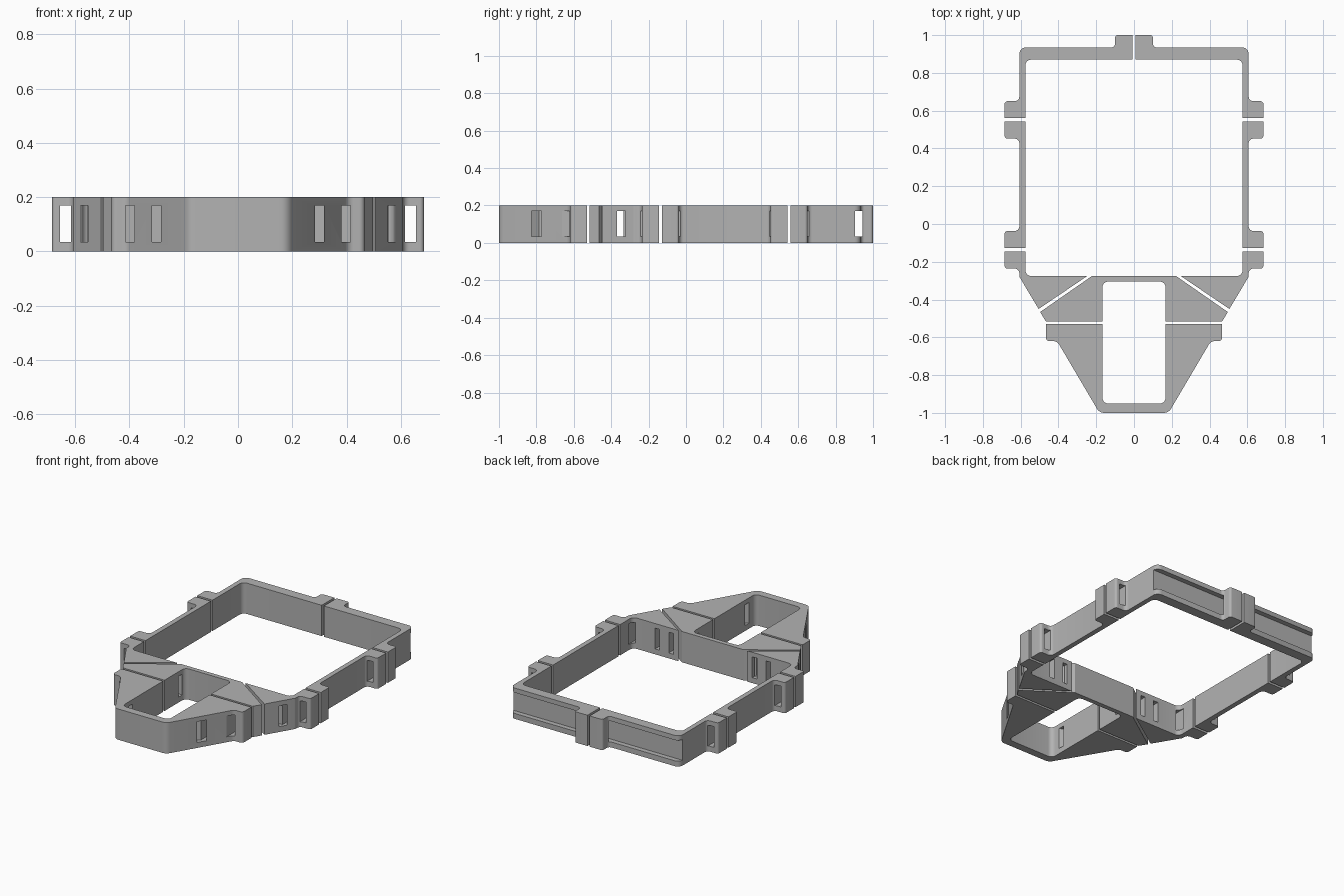
import bpy, bmesh, math
from mathutils import Vector, Matrix

cube = bpy.data.objects.get("Cube")
if cube:
    bpy.data.objects.remove(cube)

HEIGHT = 0.2
SLOT_LOW, SLOT_HIGH = 0.035, 0.17

grey = bpy.data.materials.new("plain_grey")
grey.use_nodes = True
grey.diffuse_color = (0.45, 0.45, 0.45, 1)
grey.node_tree.nodes["Principled BSDF"].inputs["Base Color"].default_value = grey.diffuse_color


def fillet(points, steps=6):
    """Outline of (x, y, radius) points with rounded corners."""
    out = []
    n = len(points)
    for i, (x, y, r) in enumerate(points):
        p = Vector((x, y))
        if r == 0:
            out.append(p)
            continue
        a = (Vector(points[i - 1][:2]) - p).normalized()
        b = (Vector(points[(i + 1) % n][:2]) - p).normalized()
        half = a.angle(b) / 2
        centre = p + (a + b).normalized() * r / math.sin(half)
        start = p + a * r / math.tan(half) - centre
        end = p + b * r / math.tan(half) - centre
        sweep = start.angle(end)
        for k in range(steps + 1):
            t = k / steps
            v = start * math.sin((1 - t) * sweep) + end * math.sin(t * sweep)
            out.append(centre + v / math.sin(sweep))
    return out


def make_object(name, bm):
    bmesh.ops.recalc_face_normals(bm, faces=bm.faces)
    mesh = bpy.data.meshes.new(name)
    bm.to_mesh(mesh)
    bm.free()
    obj = bpy.data.objects.new(name, mesh)
    bpy.context.collection.objects.link(obj)
    return obj


def slab(name, points):
    """Upright extrusion of a rounded outline."""
    bm = bmesh.new()
    face = bm.faces.new([bm.verts.new((p.x, p.y, 0)) for p in fillet(points)])
    top = bmesh.ops.extrude_face_region(bm, geom=[face])["geom"]
    bmesh.ops.translate(bm, vec=(0, 0, HEIGHT),
                        verts=[v for v in top if isinstance(v, bmesh.types.BMVert)])
    obj = make_object(name, bm)
    obj.data.materials.append(grey)
    return obj


def cutter(x, y, width, depth, angle=0):
    """Strap slot box centred on x, y."""
    bm = bmesh.new()
    bmesh.ops.create_cube(bm, size=1)
    place = Matrix.Translation((x, y, (SLOT_LOW + SLOT_HIGH) / 2))
    scale = Matrix.Diagonal((width, depth, SLOT_HIGH - SLOT_LOW, 1))
    bm.transform(place @ Matrix.Rotation(angle, 4, 'Z') @ scale)
    obj = make_object("strap_slot_cutter", bm)
    obj.hide_render = True
    return obj


def cut(obj, cutters):
    for c in cutters:
        mod = obj.modifiers.new("slot", 'BOOLEAN')
        mod.operation = 'DIFFERENCE'
        mod.solver = 'EXACT'
        mod.object = c
    graph = bpy.context.evaluated_depsgraph_get()
    mesh = bpy.data.meshes.new_from_object(obj.evaluated_get(graph))
    obj.modifiers.clear()
    obj.data = mesh


def mirrored(points):
    return [(-x, y, r) for x, y, r in reversed(points)]


# Side pieces, outlined on the +x side
rear_corner = [(0.008, 0.87, 0), (0.575, 0.87, 0.03), (0.575, 0.56, 0), (0.685, 0.56, 0),
               (0.685, 0.65, 0.015), (0.607, 0.65, 0.025), (0.607, 0.935, 0.035),
               (0.1, 0.935, 0.02), (0.1, 1, 0.015), (0.008, 1, 0)]
side_rail = [(0.575, 0.543, 0), (0.685, 0.543, 0), (0.685, 0.452, 0.015), (0.607, 0.452, 0.025),
             (0.607, -0.037, 0.025), (0.685, -0.037, 0.015), (0.685, -0.128, 0), (0.575, -0.128, 0)]
front_wedge = [(0.575, -0.145, 0), (0.685, -0.145, 0), (0.685, -0.236, 0.015),
               (0.607, -0.236, 0.025), (0.607, -0.279, 0.02), (0.505, -0.45, 0),
               (0.247, -0.275, 0), (0.575, -0.275, 0.03)]

# Centre pieces, outlined as +x halves
cross_piece = [(0.222, -0.275, 0), (0.497, -0.466, 0), (0.467, -0.515, 0),
               (0.167, -0.515, 0), (0.167, -0.305, 0.03)]
nose_piece = [(0.167, -0.53, 0), (0.467, -0.53, 0), (0.467, -0.62, 0.02), (0.407, -0.62, 0.035),
              (0.183, -1, 0.045)]
nose_inner = [(0.167, -0.95, 0.03)]

pieces = []
for name, pts in (("rear_corner", rear_corner), ("side_rail", side_rail),
                  ("front_wedge", front_wedge)):
    pieces.append(slab("left_" + name, pts))
    pieces.append(slab("right_" + name, mirrored(pts)))
pieces.append(slab("cross_piece", cross_piece + mirrored(cross_piece)))
pieces.append(slab("nose_piece", nose_inner + nose_piece
                   + mirrored(nose_piece) + mirrored(nose_inner)))

# Strap slots: along the rear wall, across the wedges, through the tabs
rear_slot = cutter(0, 0.923, 3, 0.04)
cross_slot = cutter(0, -0.352, 3, 0.036)
tab_slots, long_slots, wedge_slots, nose_slots = [], [], [], []
for s in (1, -1):
    tab_slots.append(cutter(s * 0.635, 0.2, 0.04, 1.5))
    long_slots += [cutter(s * x, -0.55, 0.033, 0.8) for x in (0.3, 0.398)]
    wedge_slots.append(cutter(s * 0.567, -0.33, 0.026, 0.2))
    nose_slots.append(cutter(s * 0.225, -0.835, 0.19, 0.036, s * math.radians(27)))

for obj in pieces:
    if "rear" in obj.name:
        cut(obj, [rear_slot] + tab_slots)
    elif "rail" in obj.name:
        cut(obj, tab_slots)
    elif "wedge" in obj.name:
        cut(obj, tab_slots + [cross_slot] + long_slots + wedge_slots)
    elif "cross" in obj.name:
        cut(obj, [cross_slot] + long_slots)
    else:
        cut(obj, long_slots + nose_slots)

for c in [rear_slot, cross_slot] + tab_slots + long_slots + wedge_slots + nose_slots:
    bpy.data.objects.remove(c)

# Smooth rounded corners, sharp edges
bpy.ops.object.select_all(action='DESELECT')
for obj in pieces:
    obj.select_set(True)
bpy.context.view_layer.objects.active = pieces[0]
bpy.ops.object.shade_smooth_by_angle(angle=math.radians(30))
